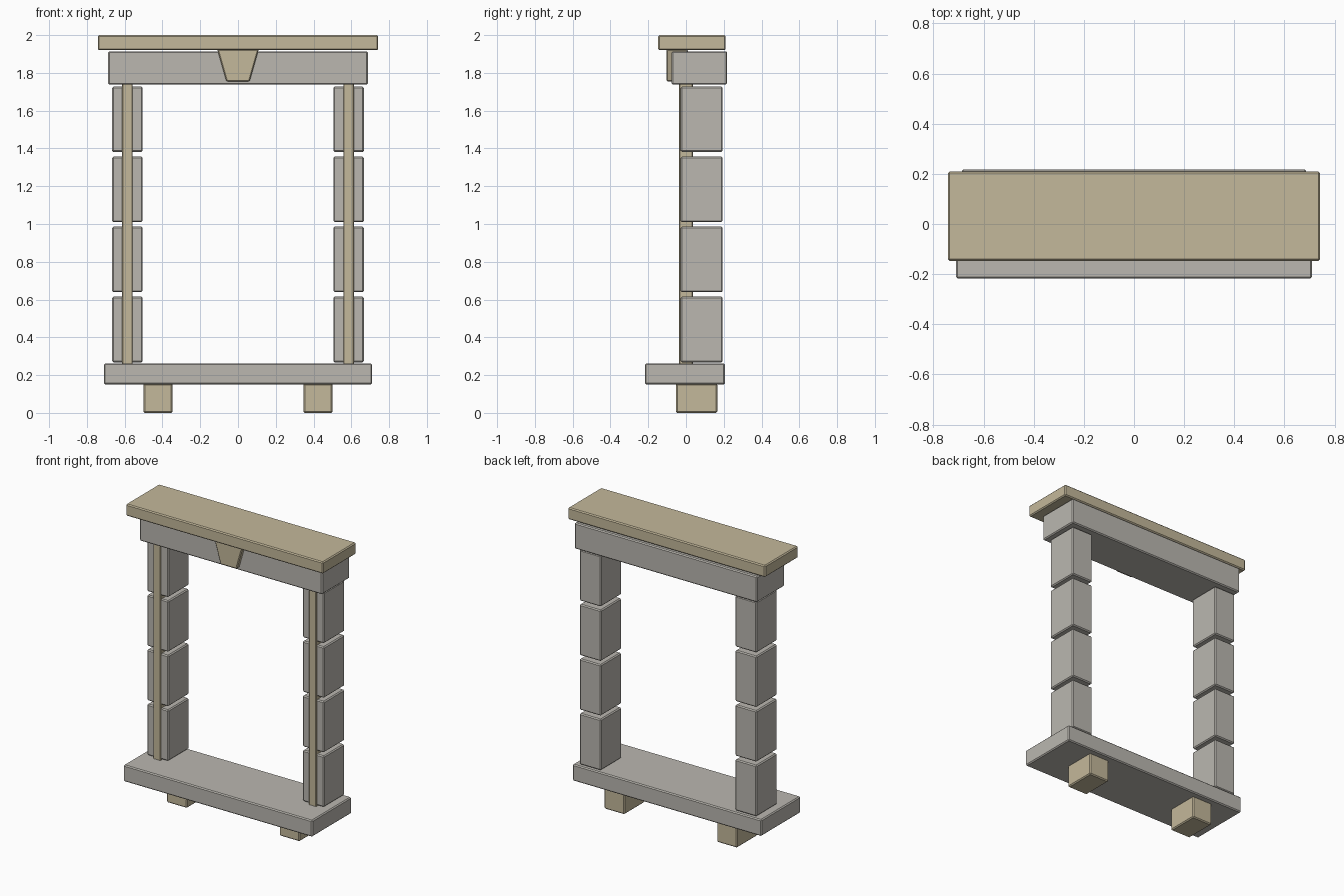
import bpy
import bmesh

cube = bpy.data.objects.get("Cube")
if cube:
    bpy.data.objects.remove(cube, do_unlink=True)


def make_material(name, rgb):
    mat = bpy.data.materials.new(name)
    mat.use_nodes = True
    mat.diffuse_color = (*rgb, 1)
    mat.node_tree.nodes["Principled BSDF"].inputs["Base Color"].default_value = (*rgb, 1)
    return mat


SAND = make_material("sandstone", (0.55, 0.48, 0.325))
GREY = make_material("grey stone", (0.495, 0.475, 0.435))


def block(name, x, y, z, mat, bevel=0.007, bottom_taper=1.0):
    """Bevelled stone spanning the (min, max) ranges x, y and z."""
    bm = bmesh.new()
    bmesh.ops.create_cube(bm, size=1)
    mid = (x[0] + x[1]) / 2
    for v in bm.verts:
        narrow = bottom_taper if v.co.z < 0 else 1.0
        v.co.x = mid + v.co.x * (x[1] - x[0]) * narrow
        v.co.y = y[0] if v.co.y < 0 else y[1]
        v.co.z = z[0] if v.co.z < 0 else z[1]
    mesh = bpy.data.meshes.new(name)
    bm.to_mesh(mesh)
    bm.free()
    mesh.materials.append(mat)
    obj = bpy.data.objects.new(name, mesh)
    bpy.context.collection.objects.link(obj)
    mod = obj.modifiers.new("chipped edge", 'BEVEL')
    mod.width = bevel
    mod.segments = 1
    return obj


def pair(name, x, y, z, mat, bevel=0.007):
    """The same stone on the left (+x) and the right (-x)."""
    block("left_" + name, x, y, z, mat, bevel)
    block("right_" + name, (-x[1], -x[0]), y, z, mat, bevel)


# Sill and its supports
block("sill", (-0.71, 0.71), (-0.218, 0.206), (0.15, 0.262), GREY)
pair("sill_bracket", (0.347, 0.5), (-0.053, 0.166), (0, 0.155), SAND)

# Jambs of stacked stones
for i in range(4):
    z = 0.268 + i * 0.371
    pair(f"jamb_stone_{i + 1}", (0.505, 0.666), (-0.028, 0.194), (z, z + 0.347), GREY)

# Slim strips running up the front of the jambs
pair("jamb_strip", (0.558, 0.613), (-0.036, 0.036), (0.255, 1.745), SAND, 0.004)

# Lintel, keystone and cornice
block("lintel", (-0.687, 0.687), (-0.077, 0.218), (1.738, 1.914), GREY)
block("keystone", (-0.11, 0.11), (-0.104, 0.01), (1.755, 1.925), SAND, 0.006, 0.56)
block("cornice", (-0.742, 0.742), (-0.147, 0.21), (1.92, 2.0), SAND)
